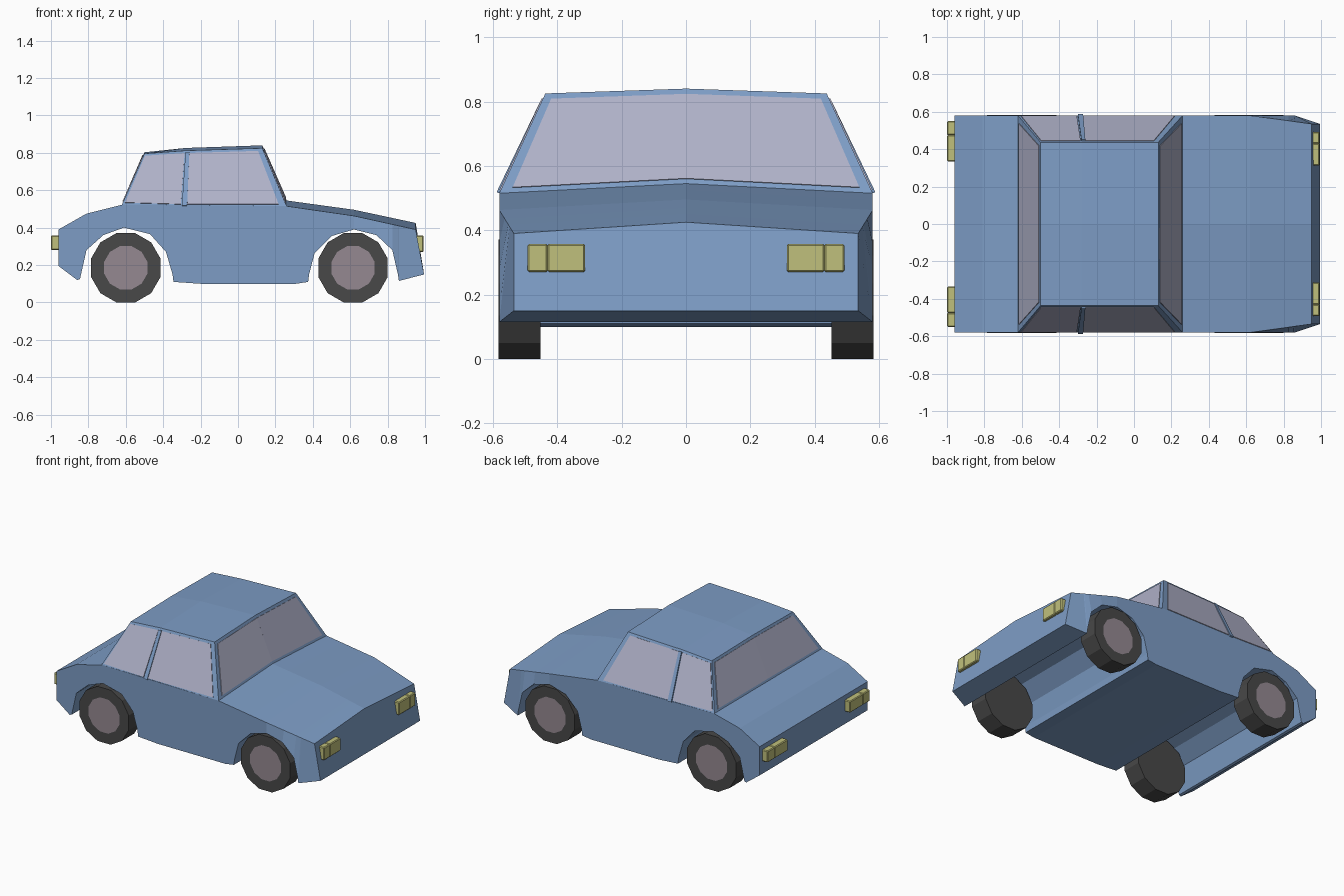
import bpy, bmesh, math
from mathutils import Matrix, Vector

cube = bpy.data.objects.get("Cube")
if cube:
    bpy.data.objects.remove(cube, do_unlink=True)


def material(name, rgb):
    m = bpy.data.materials.new(name)
    m.use_nodes = True
    m.diffuse_color = (*rgb, 1)
    m.node_tree.nodes["Principled BSDF"].inputs["Base Color"].default_value = (*rgb, 1)
    return m


PAINT = material("blue_paint", (0.205, 0.335, 0.56))
GLASS = material("pale_glass", (0.43, 0.44, 0.58))
TYRE = material("dark_rubber", (0.065, 0.065, 0.065))
HUB = material("grey_hub", (0.30, 0.25, 0.285))
LAMP = material("yellow_lamp", (0.53, 0.53, 0.2))


def finish(bm, name, *mats):
    bmesh.ops.recalc_face_normals(bm, faces=bm.faces)
    mesh = bpy.data.meshes.new(name)
    bm.to_mesh(mesh)
    bm.free()
    for m in mats:
        mesh.materials.append(m)
    obj = bpy.data.objects.new(name, mesh)
    bpy.context.collection.objects.link(obj)
    return obj


def loft(bm, rings, closed=True):
    """Skin a row of equal point rings with quads."""
    rows = [[bm.verts.new(p) for p in ring] for ring in rings]
    n = len(rows[0])
    for a, b in zip(rows, rows[1:]):
        for i in range(n if closed else n - 1):
            j = (i + 1) % n
            bm.faces.new((a[i], a[j], b[j], b[i]))
    return rows


def interp(table, x):
    if x <= table[0][0]:
        return table[0][1]
    for (x0, z0), (x1, z1) in zip(table, table[1:]):
        if x <= x1:
            return z0 + (z1 - z0) * (x - x0) / (x1 - x0)
    return table[-1][1]


# Lower body: underside outline with wheel arches, lofted up to the shoulder line
W = 0.58
under = [(-0.96, 0.195), (-0.86, 0.12), (-0.845, 0.125), (-0.81, 0.28), (-0.72, 0.36),
         (-0.61, 0.4), (-0.47, 0.365), (-0.385, 0.27), (-0.35, 0.15), (-0.345, 0.11),
         (-0.2, 0.1), (0.26, 0.1), (0.31, 0.1), (0.375, 0.11), (0.38, 0.15),
         (0.41, 0.265), (0.5, 0.355), (0.62, 0.39), (0.74, 0.36), (0.825, 0.28),
         (0.855, 0.15), (0.86, 0.115), (0.995, 0.15)]
shoulder = [(-0.96, 0.39), (-0.81, 0.475), (-0.61, 0.525), (0.26, 0.515), (0.62, 0.463), (0.95, 0.39)]
crown = [(-0.61, 0), (0.26, 0.03), (0.95, 0.035)]
taper = [(0.62, W), (0.95, 0.535)]

rings = []
for x, z in under:
    tx = min(x, 0.95)
    tz, tw = interp(shoulder, tx), interp(taper, tx)
    bw = W if x < 0.9 else 0.535
    rings.append([(x, -bw, z), (x, bw, z), (tx, tw, tz),
                  (tx, 0, tz + interp(crown, tx)), (tx, -tw, tz)])
bm = bmesh.new()
rows = loft(bm, rings)
bm.faces.new(rows[0])
bm.faces.new(rows[-1])
finish(bm, "lower_body", PAINT)

# Cabin: rear, pillar and front sections as (base x, base z, base centre z, top x, z, centre z)
T = 0.437
sections = [(-0.62, 0.525, 0.525, -0.5, 0.796, 0.803),
            (-0.3, 0.515, 0.53, -0.28, 0.812, 0.826),
            (0.26, 0.515, 0.545, 0.13, 0.825, 0.84)]
arches = [[Vector(p) for p in ((bx, -W, bz), (tx, -T, tz), (tx, 0, tc), (tx, T, tz), (bx, W, bz))]
          for bx, bz, bc, tx, tz, tc in sections]
mids = [Vector((s[0], 0, s[2])) for s in sections]
bm = bmesh.new()
rows = loft(bm, arches, closed=False)
for row, mid in ((rows[0], mids[0]), (rows[-1], mids[-1])):
    m = bm.verts.new(mid)
    bm.faces.new((row[0], row[1], row[2], m))
    bm.faces.new((m, row[2], row[3], row[4]))
finish(bm, "cabin", PAINT)


def plate(bm, quad, us, vs, out, thick):
    """Thin plate over part of a quad (bottom a, b; top c above b, d above a)."""
    a, b, c, d = quad
    pts = [a.lerp(b, u).lerp(d.lerp(c, u), v)
           for u, v in ((us[0], vs[0]), (us[1], vs[0]), (us[1], vs[1]), (us[0], vs[1]))]
    n = (pts[2] - pts[0]).cross(pts[3] - pts[1]).normalized()
    if n.dot(Vector(out)) < 0:
        n = -n
    r = loft(bm, [[p - n * 0.003 for p in pts], [p + n * thick for p in pts]])
    bm.faces.new(r[0])
    bm.faces.new(r[1])


# Side windows and pillars
for side, lo, hi, s in (("right", 0, 1, -1), ("left", 4, 3, 1)):
    rear, mid, front = arches
    rear_quad = (rear[lo], mid[lo], mid[hi], rear[hi])
    front_quad = (mid[lo], front[lo], front[hi], mid[hi])
    bm = bmesh.new()
    plate(bm, rear_quad, (0.04, 0.98), (0.03, 0.95), (0, s, 0), 0.004)
    plate(bm, front_quad, (0.05, 0.93), (0.03, 0.95), (0, s, 0), 0.004)
    finish(bm, side + "_windows", GLASS)
    bm = bmesh.new()
    plate(bm, front_quad, (0, 0.05), (0, 0.96), (0, s, 0), 0.009)
    finish(bm, side + "_door_pillar", PAINT)

# Windscreen and rear window, each folded at the centre line
for name, arch, mid, s in (("rear_window", arches[0], mids[0], -1),
                           ("windscreen", arches[2], mids[2], 1)):
    bm = bmesh.new()
    for lo, hi in ((0, 1), (4, 3)):
        plate(bm, (arch[lo], mid, arch[2], arch[hi]), (0.06, 1), (0.05, 0.94), (s, 0, 0), 0.004)
    finish(bm, name, GLASS)

# Wheels: twelve-sided, hub inset on the outer face
R = 0.192
for end, x in (("rear", -0.6), ("front", 0.615)):
    for side, s in (("right", -1), ("left", 1)):
        bm = bmesh.new()
        bmesh.ops.create_cone(bm, cap_ends=True, segments=12, radius1=R, radius2=R, depth=0.13,
                              matrix=Matrix.Rotation(math.radians(15), 4, 'Z'))
        bm.transform(Matrix.Translation((x, s * 0.517, 0.1855))
                     @ Matrix.Rotation(-s * math.pi / 2, 4, 'X'))
        bm.normal_update()
        outer = max((f for f in bm.faces if len(f.verts) == 12),
                    key=lambda f: f.calc_center_median().y * s)
        bmesh.ops.inset_region(bm, faces=[outer], thickness=0.072)
        outer.material_index = 1
        finish(bm, f"{end}_{side}_wheel", TYRE, HUB)


# Lamps: two blocks side by side at every corner
def lamp(name, x0, x1, z0, z1, spans, s):
    bm = bmesh.new()
    for y0, y1 in spans:
        size = Matrix.Diagonal((x1 - x0, y1 - y0, z1 - z0, 1))
        place = Matrix.Translation(((x0 + x1) / 2, s * (y0 + y1) / 2, (z0 + z1) / 2))
        bmesh.ops.create_cube(bm, size=1, matrix=place @ size)
    bmesh.ops.bevel(bm, geom=bm.edges[:], offset=0.005, segments=1, affect='EDGES')
    finish(bm, name, LAMP)


for side, s in (("right", -1), ("left", 1)):
    lamp(side + "_headlamp", 0.95, 0.992, 0.27, 0.358, ((0.313, 0.43), (0.43, 0.492)), s)
    lamp(side + "_tail_lamp", -1.0, -0.95, 0.28, 0.358, ((0.335, 0.475), (0.475, 0.55)), s)
